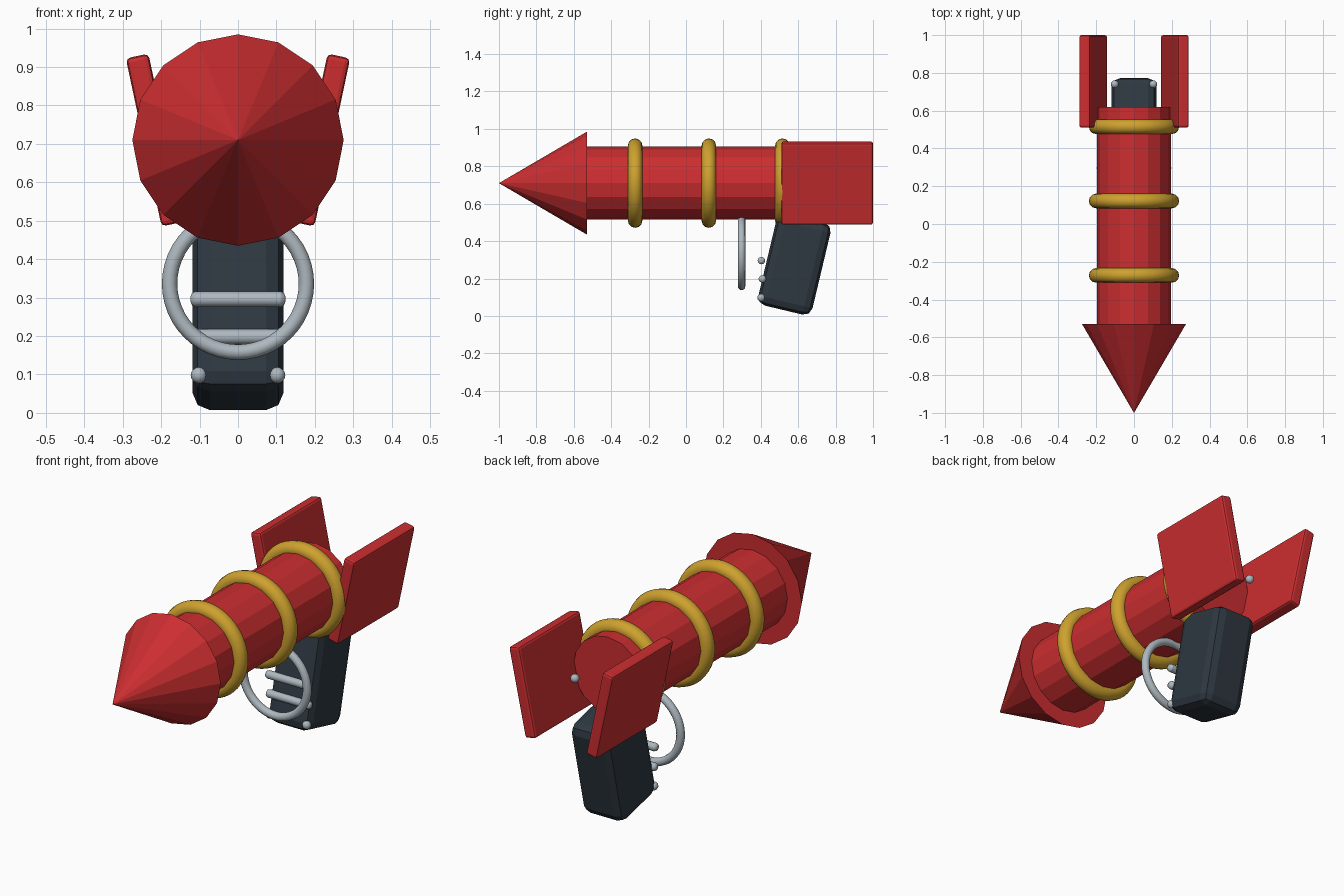
import bpy, math
from math import radians, pi

if "Cube" in bpy.data.objects:
    bpy.data.objects.remove(bpy.data.objects["Cube"])


def material(name, rgb):
    m = bpy.data.materials.new(name)
    m.diffuse_color = (*rgb, 1)
    m.use_nodes = True
    m.node_tree.nodes["Principled BSDF"].inputs["Base Color"].default_value = m.diffuse_color
    return m


RED = material("red", (0.60, 0.027, 0.030))
GOLD = material("gold", (0.62, 0.36, 0.028))
DARK = material("dark_slate", (0.027, 0.039, 0.052))
SILVER = material("silver", (0.42, 0.48, 0.52))
AXIS_Z = 0.71  # height of the barrel axis


def finish(name, mat, smooth=False):
    ob = bpy.context.object
    ob.name = name
    ob.data.materials.append(mat)
    if smooth:
        bpy.ops.object.shade_smooth_by_angle(angle=radians(40))
    return ob


def box(name, mat, size, loc, rot, bevel, segments):
    bpy.ops.mesh.primitive_cube_add(size=1, location=loc, rotation=rot)
    ob = finish(name, mat)
    ob.scale = size
    bpy.ops.object.transform_apply(location=False, rotation=False, scale=True)
    mod = ob.modifiers.new("rounded_edges", 'BEVEL')
    mod.width, mod.segments = bevel, segments
    return ob


def ring(name, mat, y, z, major, minor):
    bpy.ops.mesh.primitive_torus_add(location=(0, y, z), rotation=(pi / 2, 0, 0),
                                     major_radius=major, minor_radius=minor,
                                     major_segments=48, minor_segments=12)
    return finish(name, mat, True)


# Barrel and pointed nose, both sixteen-sided
bpy.ops.mesh.primitive_cylinder_add(vertices=16, radius=0.195, depth=1.15,
                                    location=(0, 0.045, AXIS_Z), rotation=(pi / 2, 0, 0))
finish("barrel", RED)
bpy.ops.mesh.primitive_cone_add(vertices=16, radius1=0.275, radius2=0, depth=0.47,
                                location=(0, -0.765, AXIS_Z), rotation=(pi / 2, 0, 0))
finish("nose_cone", RED)

# Gold bands around the barrel
for i, y in enumerate((-0.272, 0.122, 0.515)):
    ring(f"barrel_band_{i + 1}", GOLD, y, AXIS_Z, 0.2, 0.039)

# Tilted tail fins and small studs behind the barrel
for side, s in (("right", 1), ("left", -1)):
    box(f"tail_fin_{side}", RED, (0.06, 0.49, 0.447), (s * 0.216, 0.755, AXIS_Z),
        (0, s * radians(12), 0), 0.012, 2)
    for part, y, z in (("rear_stud", 0.74, 0.715), ("grip_stud", 0.402, 0.098)):
        bpy.ops.mesh.primitive_uv_sphere_add(segments=12, ring_count=8, radius=0.021,
                                             location=(s * 0.102, y, z))
        finish(f"{part}_{side}", SILVER, True)

# Slanted grip
box("grip", DARK, (0.236, 0.297, 0.505), (0, 0.58, 0.277), (radians(-13.4), 0, 0), 0.045, 2)

# Trigger ring
ring("trigger_ring", SILVER, 0.297, 0.336, 0.178, 0.02)

# Finger bars across the front of the grip
for i, (y, z) in enumerate(((0.403, 0.296), (0.408, 0.198))):
    bpy.ops.mesh.primitive_cylinder_add(vertices=12, radius=0.02, depth=0.246,
                                        location=(0, y, z), rotation=(0, pi / 2, 0))
    bar = finish(f"finger_bar_{i + 1}", SILVER, True)
    mod = bar.modifiers.new("rounded_ends", 'BEVEL')
    mod.width, mod.segments = 0.012, 2
    mod.limit_method = 'ANGLE'
    mod.angle_limit = radians(60)
